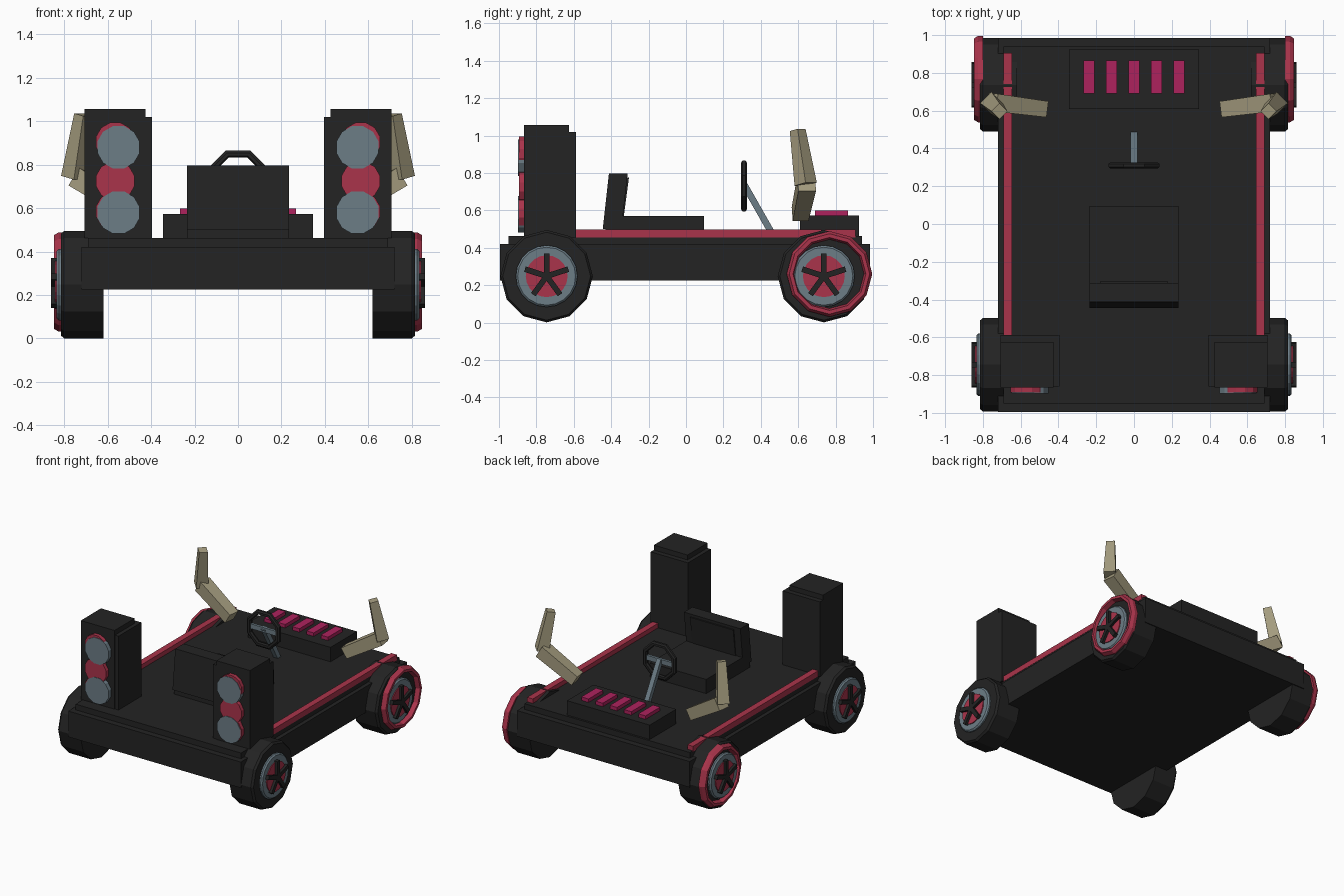
import bpy, bmesh, math
from mathutils import Vector, Matrix

if "Cube" in bpy.data.objects:
    bpy.data.objects.remove(bpy.data.objects["Cube"])


def mat(name, col):
    m = bpy.data.materials.new(name)
    m.diffuse_color = (*col, 1)
    m.use_nodes = True
    m.node_tree.nodes["Principled BSDF"].inputs["Base Color"].default_value = m.diffuse_color
    return m


BLACK = mat("black", (0.017, 0.017, 0.017))
RED = mat("red", (0.40, 0.034, 0.07))
STEEL = mat("blue grey", (0.15, 0.205, 0.24))
TAN = mat("tan", (0.37, 0.33, 0.21))
PINK = mat("magenta", (0.42, 0.016, 0.11))


def finish(bm, name, m):
    bmesh.ops.recalc_face_normals(bm, faces=bm.faces)
    me = bpy.data.meshes.new(name)
    bm.to_mesh(me)
    bm.free()
    me.materials.append(m)
    ob = bpy.data.objects.new(name, me)
    bpy.context.collection.objects.link(ob)
    return ob


def box(name, m, x, y, z, lean=0.0):
    """Box from ranges; lean shifts the top along y."""
    bm = bmesh.new()
    bmesh.ops.create_cube(bm, size=1)
    for v in bm.verts:
        top = v.co.z > 0
        v.co = Vector((x[v.co.x > 0], y[v.co.y > 0] + (lean if top else 0), z[top]))
    return finish(bm, name, m)


def beam(name, m, a, b, w0, w1):
    """Square tapered bar between two points."""
    a, b = Vector(a), Vector(b)
    d = b - a
    rot = d.to_track_quat('Z', 'Y').to_matrix()
    bm = bmesh.new()
    bmesh.ops.create_cube(bm, size=1)
    for v in bm.verts:
        t = v.co.z + 0.5
        w = w0 + (w1 - w0) * t
        v.co = a + rot @ Vector((v.co.x * w, v.co.y * w, t * d.length))
    return finish(bm, name, m)


def lathe(name, m, centre, axis, profile, n, phase=0.0, ring=False):
    """Revolve (radius, offset) points around an axis; a ring closes its profile."""
    rot = Vector(axis).to_track_quat('Z', 'Y').to_matrix()
    up = rot.inverted() @ Vector((0, 0, 1))
    base = math.atan2(up.y, up.x) + phase
    bm = bmesh.new()
    loops = []
    for r, h in profile:
        loops.append([bm.verts.new(Vector(centre) + rot @ Vector(
            (r * math.cos(base + i * math.tau / n), r * math.sin(base + i * math.tau / n), h)))
            for i in range(n)])
    pairs = list(zip(loops, loops[1:]))
    if ring:
        pairs.append((loops[-1], loops[0]))
    else:
        bm.faces.new(loops[0])
        bm.faces.new(loops[-1])
    for p, q in pairs:
        for i in range(n):
            j = (i + 1) % n
            bm.faces.new((p[i], p[j], q[j], q[i]))
    return finish(bm, name, m)


# Chassis
box("chassis", BLACK, (-0.72, 0.72), (-0.995, 0.985), (0.225, 0.42))
box("deck", BLACK, (-0.69, 0.69), (-0.95, 0.94), (0.40, 0.463))

# Seat
box("seat_cushion", BLACK, (-0.235, 0.235), (-0.43, 0.095), (0.455, 0.57))
box("seat_back", BLACK, (-0.235, 0.235), (-0.445, -0.345), (0.50, 0.797), 0.033)
box("seat_back_pad", BLACK, (-0.18, 0.18), (-0.36, -0.335), (0.55, 0.775), 0.03)

# Control panel with keys
box("control_panel", BLACK, (-0.345, 0.345), (0.61, 0.925), (0.455, 0.572))
for i in range(5):
    x = (i - 2) * 0.119
    box("panel_key", PINK, (x - 0.03, x + 0.03), (0.69, 0.865), (0.56, 0.598))

# Steering wheel
lathe("steering_rim", BLACK, (0, 0.31, 0.73), (0, 1, 0),
      [(0.147, -0.008), (0.135, -0.016), (0.118, -0.016), (0.112, 0),
       (0.118, 0.016), (0.135, 0.016), (0.147, 0.008)], 8, math.pi / 8, True)
box("steering_crossbar", STEEL, (-0.115, 0.115), (0.30, 0.32), (0.712, 0.748))
beam("steering_column", STEEL, (0, 0.31, 0.74), (0, 0.475, 0.45), 0.035, 0.035)

for s in (-1, 1):
    def span(a, b):
        return tuple(sorted((s * a, s * b)))

    # Side trim rail, in two lengths
    box("trim_rail", RED, span(0.645, 0.692), (-0.595, 0.725), (0.455, 0.497))
    box("trim_rail_end", RED, span(0.645, 0.692), (0.742, 0.905), (0.455, 0.497))

    # Speaker tower with round cones
    box("tower_core", BLACK, span(0.425, 0.706), (-0.865, -0.625), (0.455, 1.057))
    box("tower_shell", BLACK, span(0.395, 0.706), (-0.86, -0.588), (0.455, 1.02))
    for z in (0.905, 0.725, 0.585):
        lathe("red_cone", RED, (s * 0.565, -0.85, z), (0, -1, 0),
              [(0.092, 0), (0.092, 0.043)], 12, math.pi / 12)
    for z in (0.88, 0.58):
        lathe("grey_cone", STEEL, (s * 0.55, -0.85, z), (0, -1, 0),
              [(0.101, 0), (0.101, 0.047)], 12, math.pi / 12)

    # Bent arm
    beam("lower_arm", TAN, (s * 0.48, 0.61, 0.58), (s * 0.75, 0.645, 0.745), 0.085, 0.095)
    beam("upper_arm", TAN, (s * 0.755, 0.64, 0.74), (s * 0.712, 0.597, 1.03), 0.085, 0.06)

    # Wheels
    for y in (-0.745, 0.737):
        c = (0, y, 0.248)
        ax = (s, 0, 0)
        lathe("tyre", BLACK, c, ax, [(0.247, 0.62), (0.247, 0.80), (0.235, 0.815)], 12)
        lathe("wheel_ring", STEEL, c, ax,
              [(0.165, 0.80), (0.165, 0.825), (0.155, 0.835), (0.11, 0.835), (0.105, 0.80)],
              20, 0, True)
        lathe("wheel_disc", RED, c, ax, [(0.112, 0.80), (0.112, 0.842)], 20)
        # five-armed hub star
        for k in range(5):
            a = k * math.tau / 5
            d = Vector((0, math.sin(a), math.cos(a)))
            p = Vector((s * 0.846, y, 0.248))
            beam("hub_spoke", BLACK, p, p + d * 0.122, 0.03, 0.03)
        if y > 0:
            lathe("wheel_trim", RED, (0, 0.767, 0.26), ax,
                  [(0.229, 0.80), (0.229, 0.825), (0.215, 0.848), (0.195, 0.848), (0.18, 0.80)],
                  12, 0, True)
